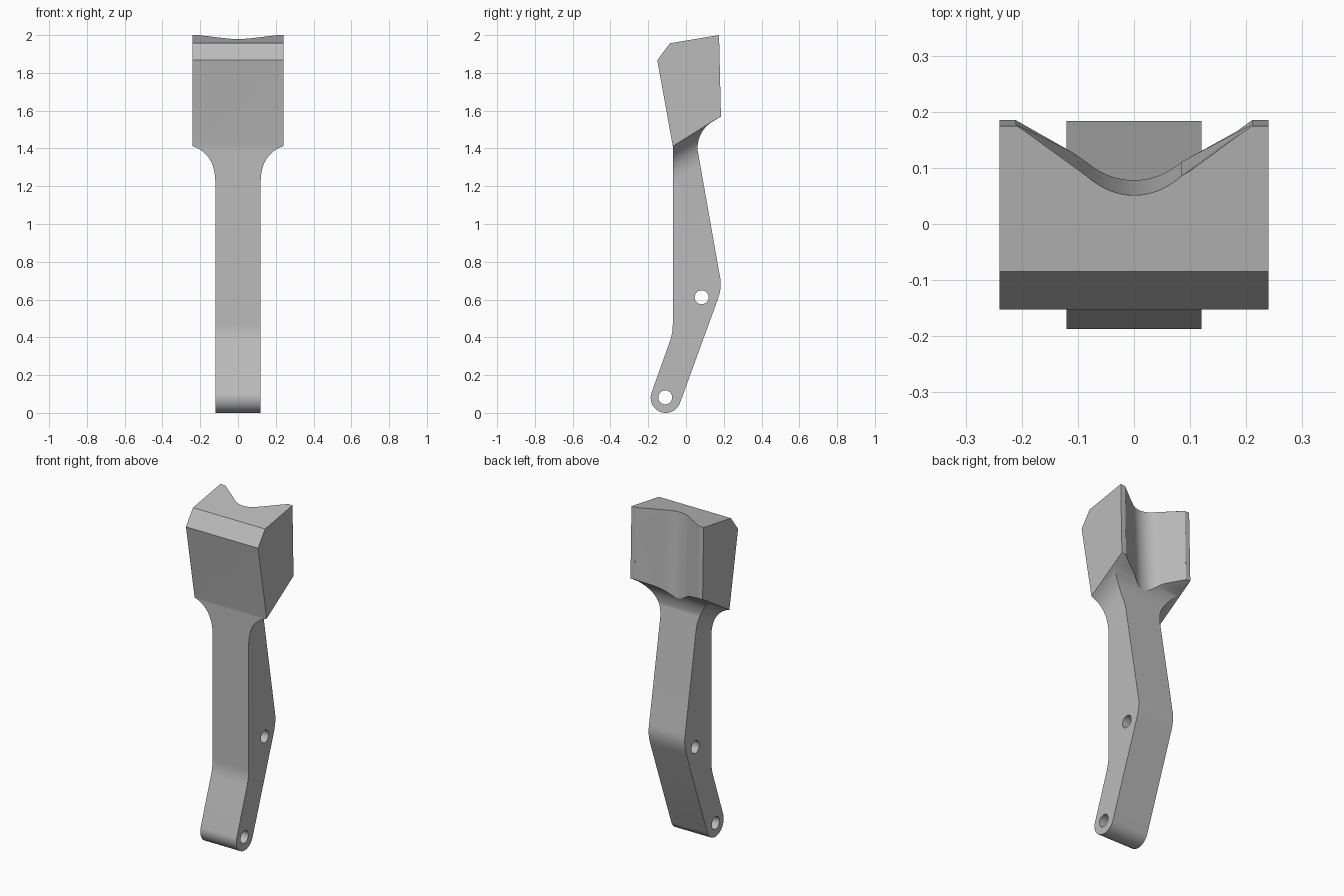
import bpy, bmesh, math
from mathutils import Vector

if "Cube" in bpy.data.objects:
    bpy.data.objects.remove(bpy.data.objects["Cube"], do_unlink=True)

grey = bpy.data.materials.new("plain grey")
grey.use_nodes = True
colour = (0.5, 0.5, 0.5, 1)
grey.diffuse_color = colour
grey.node_tree.nodes["Principled BSDF"].inputs["Base Color"].default_value = colour


def loft(name, start, end):
    """Solid between two matching outlines."""
    bm = bmesh.new()
    a = [bm.verts.new(p) for p in start]
    b = [bm.verts.new(p) for p in end]
    bm.faces.new(a)
    bm.faces.new(b[::-1])
    for i in range(len(a)):
        j = (i + 1) % len(a)
        bm.faces.new((a[j], a[i], b[i], b[j]))
    bmesh.ops.recalc_face_normals(bm, faces=bm.faces)
    mesh = bpy.data.meshes.new(name)
    bm.to_mesh(mesh)
    bm.free()
    mesh.materials.append(grey)
    ob = bpy.data.objects.new(name, mesh)
    bpy.context.collection.objects.link(ob)
    return ob


def arc(cy, cz, r, a0, a1, n):
    angles = [math.radians(a0 + (a1 - a0) * i / n) for i in range(n + 1)]
    return [(cy + r * math.cos(a), cz + r * math.sin(a)) for a in angles]


def curve(p0, p1, p2, n=10):
    """Quadratic rounding of a corner p1 between p0 and p2."""
    pts = []
    for i in range(n + 1):
        t = i / n
        pts.append(tuple((1 - t) ** 2 * a + 2 * t * (1 - t) * b + t * t * c
                         for a, b, c in zip(p0, p1, p2)))
    return pts


def along_x(name, outline, half):
    return loft(name, [(-half, y, z) for y, z in outline],
                [(half, y, z) for y, z in outline])


def cut(ob, tool, operation):
    mod = ob.modifiers.new(tool.name, 'BOOLEAN')
    mod.operation, mod.solver, mod.object = operation, 'EXACT', tool
    bpy.context.view_layer.objects.active = ob
    bpy.ops.object.modifier_apply(modifier=mod.name)
    bpy.data.objects.remove(tool, do_unlink=True)


# Lever body: side outline, at head width
side = arc(-0.107, 0.08, 0.08, 160, 340, 24)
side += curve((0.168, 0.60), (0.192, 0.665), (0.18, 0.72))
side += curve((0.06, 1.40), (0.065, 1.49), (0.13, 1.535))
side += [(0.185, 1.57), (0.175, 2.0), (-0.085, 1.957), (-0.152, 1.867), (-0.07, 1.412)]
side += curve((-0.07, 0.47), (-0.07, 0.425), (-0.085, 0.38), 6)
lever = along_x("lever_body", side, 0.24)

# Narrow shaft flaring into the head, along the slanted head underside
half = [(0.12, -1)] + curve((0.12, 1.22), (0.12, 1.37), (0.24, 1.412), 12) + [(0.3, 1.43), (0.3, 3)]
front = half + [(-x, z) for x, z in reversed(half)]
slope = 0.625
sheared = [[(x, y, z + slope * (y + 0.07)) for x, z in front] for y in (-0.5, 0.5)]
cut(lever, loft("shaft_flare", *sheared), 'INTERSECT')

# Tapering hollow down the back of the head
def hollow(depth, rim, z):
    right = [(0.21, 0.4), (0.21, rim)] + curve((0.085, depth + 0.035), (0.045, depth), (0, depth), 8)
    return [(x, y, z) for x, y in right + [(-x, y) for x, y in right[-2::-1]]]


cut(lever, loft("back_hollow", hollow(0.0475, 0.174, 2.05), hollow(0.081, 0.188, 1.42)), 'DIFFERENCE')

# Pivot holes
for y, z in ((0.083, 0.612), (-0.11, 0.082)):
    cut(lever, along_x("pivot_hole", arc(y, z, 0.037, 0, 345, 23), 0.5), 'DIFFERENCE')

bpy.ops.object.select_all(action='DESELECT')
lever.select_set(True)
bpy.context.view_layer.objects.active = lever
bpy.ops.object.shade_smooth_by_angle(angle=math.radians(25))
